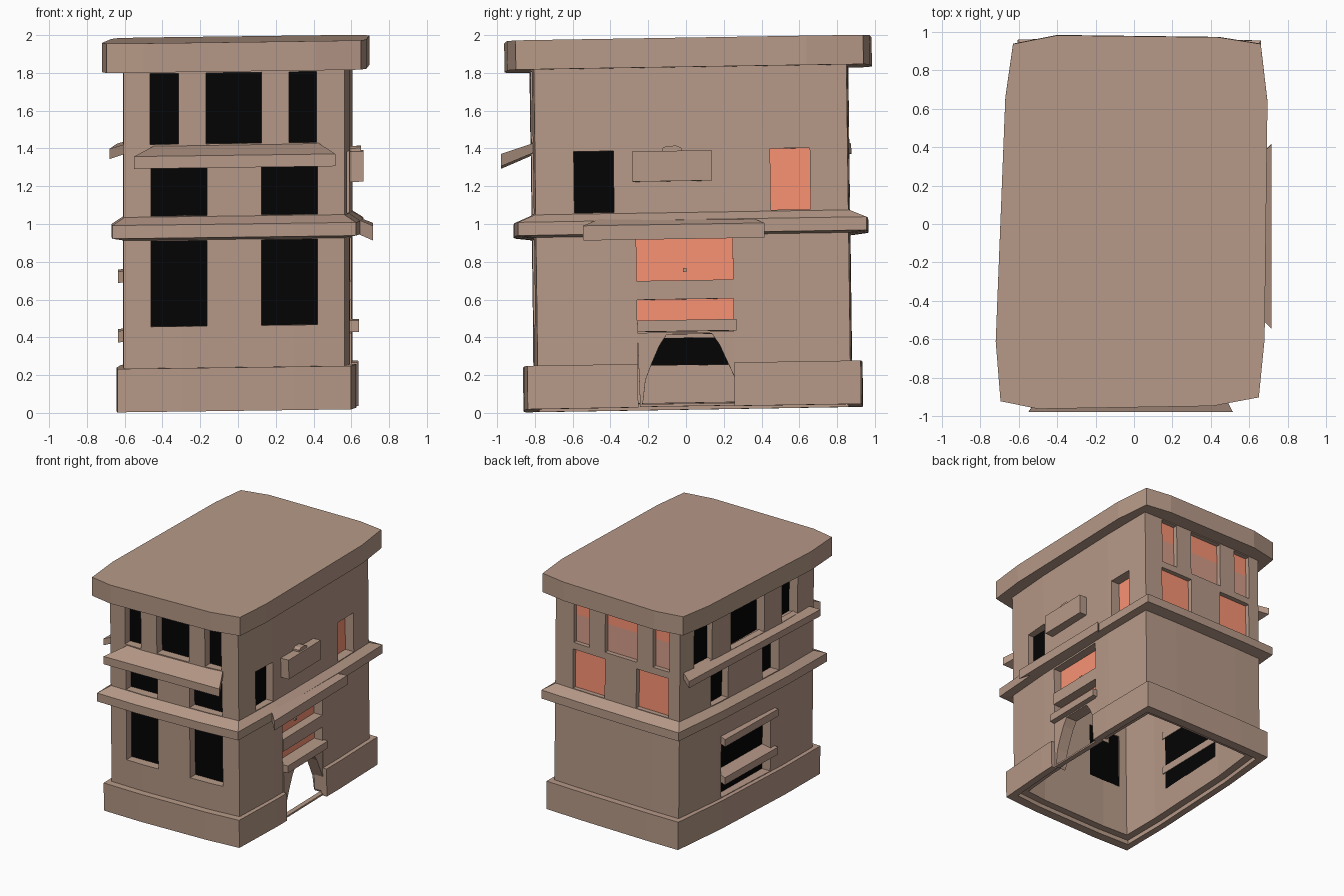
import bpy, bmesh

if "Cube" in bpy.data.objects:
    bpy.data.objects.remove(bpy.data.objects["Cube"])

def material(name, col):
    m = bpy.data.materials.new(name)
    m.diffuse_color = (*col, 1)
    m.use_nodes = True
    m.node_tree.nodes["Principled BSDF"].inputs["Base Color"].default_value = m.diffuse_color
    return m

BROWN = material("clay", (.47, .32, .245))
DARK = material("dark_glass", (.001, .001, .001))
ORANGE = material("warm_glass", (.95, .29, .175))
PINK = material("curtain", (.66, .34, .25))

# Crooked, bowed roof outline, and the squarer outline the storeys are inset from
ROOF = [(-.695, -.92), (-.5, -.96), (.41, -.945), (.65, -.9), (.68, -.6), (.695, .64),
        (.66, .94), (.44, .975), (-.4, .985), (-.63, .94), (-.67, .66), (-.72, -.61)]
STOREY = [(-.705, -.945), (-.3, -.958), (.3, -.953), (.665, -.935), (.69, -.4), (.705, .4),
          (.7, .98), (.3, .988), (-.3, .99), (-.645, .985), (-.685, .4), (-.71, -.4)]

def inset(outline, ox, oy, z):
    """Shrink the outline by ox, oy; only the corners' own axes move."""
    out = []
    for x, y in outline:
        dx = ox if abs(x) > .5 else 0
        dy = oy if abs(y) > .8 else 0
        out.append((x - (dx if x > 0 else -dx), y - (dy if y > 0 else -dy), z))
    return out

def make(name, verts, faces, mat=BROWN):
    me = bpy.data.meshes.new(name)
    me.from_pydata(verts, [], faces)
    bm = bmesh.new()
    bm.from_mesh(me)
    bmesh.ops.recalc_face_normals(bm, faces=bm.faces)
    bm.to_mesh(me)
    bm.free()
    me.materials.append(mat)
    ob = bpy.data.objects.new(name, me)
    bpy.context.collection.objects.link(ob)
    return ob

def ring(name, profile):
    """Sweep a closed (x inset, y inset, z) profile round the storey outline."""
    n, k = len(STOREY), len(profile)
    verts = [v for p in profile for v in inset(STOREY, *p)]
    faces = [(a * n + i, a * n + (i + 1) % n, (a + 1) % k * n + (i + 1) % n, (a + 1) % k * n + i)
             for a in range(k) for i in range(n)]
    return make(name, verts, faces)

def prism(name, a, b, mat=BROWN):
    """Join two matching loops into a closed solid."""
    n = len(a)
    faces = [tuple(range(n)), tuple(range(n, 2 * n))]
    faces += [(i, (i + 1) % n, n + (i + 1) % n, n + i) for i in range(n)]
    return make(name, a + b, faces, mat)

def box(name, x0, x1, y0, y1, z0, z1, mat=BROWN):
    loop = lambda z: [(x0, y0, z), (x1, y0, z), (x1, y1, z), (x0, y1, z)]
    return prism(name, loop(z0), loop(z1), mat)

def side_point(side, u, d, z):
    """u runs along the wall, d is the outward coordinate."""
    return {"front": (u, -d, z), "back": (u, d, z), "left": (-d, u, z), "right": (d, u, z)}[side]

def side_rect(side, d, u0, u1, z0, z1):
    return [side_point(side, u, d, z) for u, z in ((u0, z0), (u1, z0), (u1, z1), (u0, z1))]

def canopy(name, side, inner, outer):
    return prism(name, side_rect(side, *inner), side_rect(side, *outer))

# Walls, plinth, cornice and roof
T = .08
walls = ring("walls", [(.10, .13, .06), (.10, .13, 1.83), (.10 + T, .13 + T, 1.83), (.10 + T, .13 + T, .06)])
plinth = ring("plinth", [(.066, .075, .025), (.066, .075, .255), (.12, .15, .255), (.12, .15, .025)])
ring("cornice", [(.12, .15, .93), (.04, .035, .945), (.04, .035, 1.015), (.11, .14, 1.06)])
prism("roof", inset(ROOF, 0, 0, 1.823), inset(ROOF, 0, 0, 1.978))

# Openings: side, u range, z range, pane material
MID, TOP = (1.06, 1.385), (1.44, 1.815)
holes = []
for side, mat, s in (("front", DARK, 0), ("back", ORANGE, .015)):
    holes += [(side, u0 + s, u1 + s, *MID, mat) for u0, u1 in ((-.46, -.165), (.125, .42))]
    holes += [(side, u0 + s, u1 + s, *TOP, mat) for u0, u1 in ((-.465, -.315), (-.17, .125), (.27, .415))]
holes += [("front", u0, u1, .475, .928, DARK) for u0, u1 in ((-.46, -.165), (.125, .42))]
holes += [("left", u0, u1, *MID, DARK) for u0, u1 in ((-.36, -.15), (.28, .49))]
holes += [("left", u0, u1, *TOP, DARK) for u0, u1 in ((-.6, -.39), (-.17, .25), (.48, .69))]
holes += [("left", -.26, .36, .26, .75, DARK)]
holes += [("right", -.6, -.39, *MID, DARK), ("right", .44, .65, *MID, ORANGE)]
door = ("right", -.275, .235, -.1, .92, None)
DEPTH = {"front": .755, "back": .82, "left": .53, "right": .525}

# One cutter mesh for all openings (boxes kept shallow so none overlap)
cv, cf = [], []
for side, u0, u1, z0, z1, mat in holes + [door]:
    b, d = len(cv), DEPTH[side]
    d0 = d - (.09 if side == "back" else .055)
    cv += side_rect(side, d0, u0, u1, z0, z1) + side_rect(side, d + .25, u0, u1, z0, z1)
    cf += [tuple(b + i for i in f) for f in
           ((0, 1, 2, 3), (4, 5, 6, 7), (0, 1, 5, 4), (1, 2, 6, 5), (2, 3, 7, 6), (3, 0, 4, 7))]
cutter = make("opening_cutter", cv, cf)
cutter.hide_render = True
for ob in (walls, plinth):
    m = ob.modifiers.new("openings", "BOOLEAN")
    m.operation, m.solver, m.object = "DIFFERENCE", "EXACT", cutter
    bpy.context.view_layer.update()
    me = bpy.data.meshes.new_from_object(ob.evaluated_get(bpy.context.evaluated_depsgraph_get()))
    ob.modifiers.clear()
    ob.data = me
bpy.data.objects.remove(cutter)

# Window panes, with curtains in the upper back windows
def pane(name, side, u0, u1, z0, z1, mat):
    d = DEPTH[side]
    prism(name, side_rect(side, d, u0, u1, z0, z1), side_rect(side, d - .006, u0, u1, z0, z1), mat)

for side, u0, u1, z0, z1, mat in holes:
    if side == "back" and z0 > 1.4:
        pane("curtain", side, u0, u1, z0, 1.66, PINK)
        z0 = 1.66
    pane(side + "_window", side, u0, u1, z0, z1, mat)

# Front and doorway canopies, and the left one that follows the skewed wall
canopy("front_canopy", "front", (.80, -.43, .42, 1.39, 1.44), (.985, -.55, .515, 1.315, 1.38))
canopy("door_canopy", "right", (.56, -.40, .25, .98, 1.055), (.715, -.555, .405, .912, .99))
prism("left_canopy",
      [(-.57, -.74, 1.40), (-.53, .80, 1.40), (-.53, .80, 1.45), (-.57, -.74, 1.45)],
      [(-.68, -.80, 1.365), (-.64, .87, 1.365), (-.64, .87, 1.42), (-.68, -.80, 1.42)])

# Slats over the left ground opening
for z in (.385, .70):
    canopy("left_slat", "left", (.52, -.29, .35, z + .02, z + .08), (.635, -.32, .38, z, z + .06))

# Doorway: panel, crossbars, knob, sill and arch
pane("door_panel", "right", -.275, .235, .43, .925, ORANGE)
box("door_bar_upper", .50, .60, -.275, .235, .595, .695)
box("door_bar_lower", .50, .64, -.275, .25, .425, .485)
box("door_knob", .52, .54, -.03, -.01, .74, .76)
box("door_sill", .56, .60, -.265, .265, .028, .042)
arch = [(-.265, .03), (-.25, .05), (-.235, .17), (-.2, .26), (-.16, .35), (-.12, .41), (.12, .41),
        (.16, .35), (.2, .26), (.24, .17), (.26, .05), (.27, .03), (.25, .42), (-.275, .42)]
prism("door_arch", [(.50, y, z) for y, z in arch], [(.60, y, z) for y, z in arch])

# Wall box with handle above the doorway
box("wall_box", .56, .665, -.29, .13, 1.22, 1.38)
handle = [(-.13, 1.375), (-.03, 1.375), (-.03, 1.395), (-.055, 1.407), (-.105, 1.407), (-.13, 1.395)]
prism("box_handle", [(.59, y, z) for y, z in handle], [(.65, y, z) for y, z in handle])

# Lean the whole building slightly
for ob in bpy.context.collection.objects:
    for v in ob.data.vertices:
        x, y, z = v.co
        v.co = (x, y + .013 * (2 - z) - .003, z + .016 * y + .013 * x)
